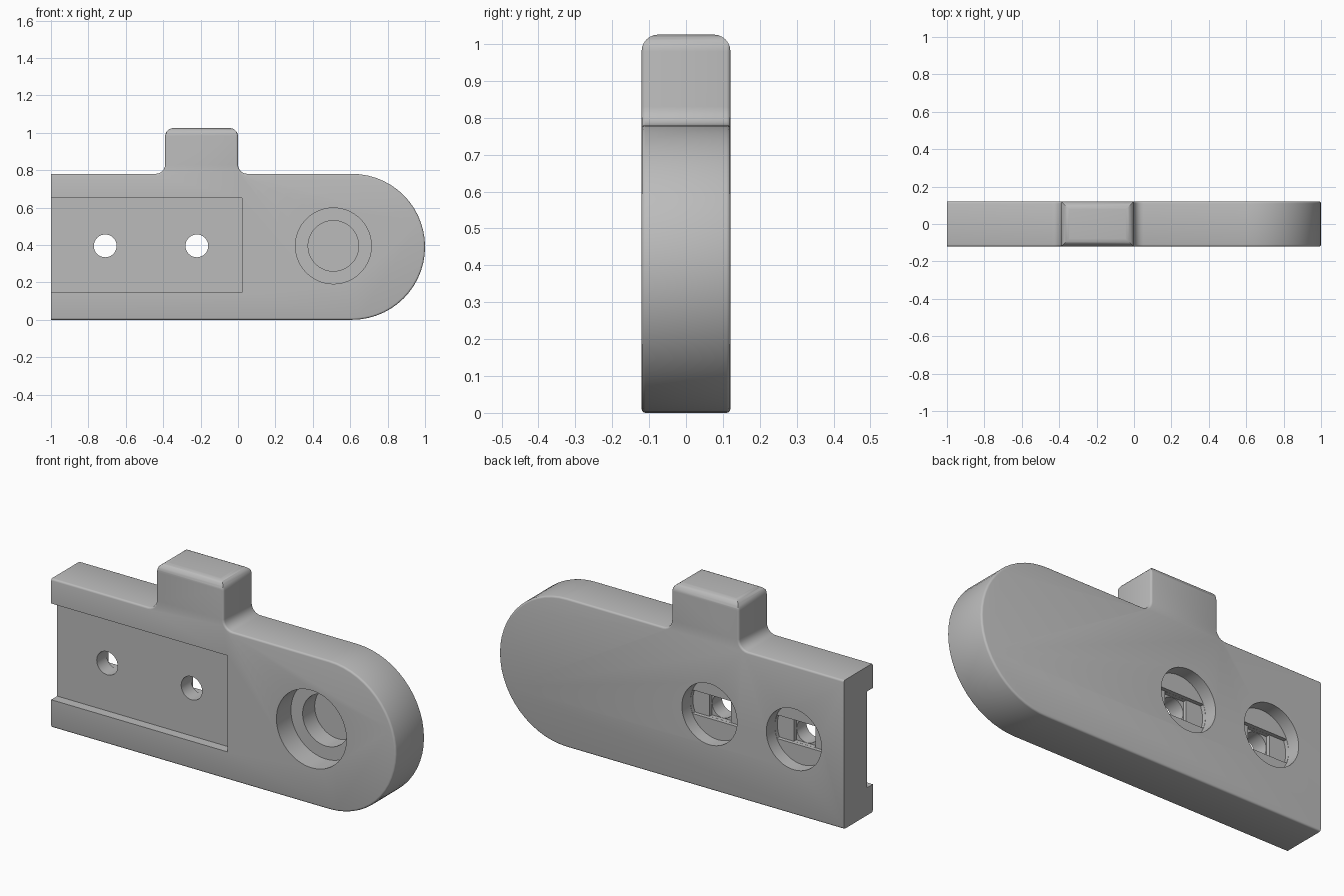
import bpy, bmesh
from math import cos, sin, pi, radians
from mathutils import Vector

old = bpy.data.objects.get("Cube")
if old:
    bpy.data.objects.remove(old, do_unlink=True)

HALF = 0.12      # half thickness
MID = 0.39       # height of the centre line

grey = bpy.data.materials.new("plain grey")
grey.use_nodes = True
colour = (0.5, 0.5, 0.5, 1)
grey.diffuse_color = colour
grey.node_tree.nodes["Principled BSDF"].inputs["Base Color"].default_value = colour


def arc(cx, cy, r, start, end, steps):
    """Points along an arc, angles in degrees."""
    angles = [radians(start + (end - start) * i / steps) for i in range(steps + 1)]
    return [(cx + r * cos(a), cy + r * sin(a)) for a in angles]


def prism(name, points, low, high, axis="y", rim=0.0):
    """Extrude a flat outline along y (x, z points) or x (y, z points)."""
    place = (lambda p, d: (p[0], d, p[1])) if axis == "y" else (lambda p, d: (d, *p))
    bm = bmesh.new()
    face = bm.faces.new([bm.verts.new(place(p, low)) for p in points])
    new = bmesh.ops.extrude_face_region(bm, geom=[face])["geom"]
    shift = Vector(place((0, 0), high - low))
    bmesh.ops.translate(bm, vec=shift, verts=[v for v in new if isinstance(v, bmesh.types.BMVert)])
    bmesh.ops.recalc_face_normals(bm, faces=bm.faces)
    if rim:
        # Soften the front and back outline, leaving the flat end sharp
        edges = [e for e in bm.edges
                 if abs(e.verts[0].co.y - e.verts[1].co.y) < 1e-5
                 and min(v.co.x for v in e.verts) + max(v.co.x for v in e.verts) > -1.999]
        bmesh.ops.bevel(bm, geom=edges, offset=rim, segments=3, profile=0.5,
                        affect="EDGES", clamp_overlap=True)
    mesh = bpy.data.meshes.new(name)
    bm.to_mesh(mesh)
    bm.free()
    mesh.materials.append(grey)
    obj = bpy.data.objects.new(name, mesh)
    bpy.context.collection.objects.link(obj)
    return obj


def combine(target, tool, operation="DIFFERENCE"):
    mod = target.modifiers.new(tool.name, "BOOLEAN")
    mod.operation, mod.solver, mod.object = operation, "EXACT", tool
    bpy.context.view_layer.objects.active = target
    bpy.ops.object.modifier_apply(modifier=mod.name)
    bpy.data.objects.remove(tool, do_unlink=True)


def rectangle(x0, x1, z0, z1):
    return [(x0, z0), (x1, z0), (x1, z1), (x0, z1)]


def circle(x, z, r, steps=48):
    return arc(x, z, r, 0, 360, steps)[:-1]


# Plate outline: round nose, filleted tab and square end
outline = [(-1, 0)]
outline += arc(0.61, MID, MID, -90, 90, 28)
outline += arc(0.05, 0.83, 0.05, 270, 180, 6)
outline += arc(-0.045, 0.98, 0.045, 0, 90, 6)
outline += arc(-0.345, 0.98, 0.045, 90, 180, 6)
outline += arc(-0.44, 0.83, 0.05, 0, -90, 6)
outline += [(-1, 2 * MID)]
plate = prism("bracket_plate", outline, -HALF, HALF, rim=0.01)

# Round the tab's front and back top edges
side = [(-0.2, -0.1), (0.2, -0.1), (0.2, 0.9), (HALF + 0.001, 0.9)]
side += arc(HALF - 0.045, 0.98, 0.0455, 0, 90, 6)
side += [(-y, z) for y, z in reversed(side)][:-2]
side += [(-0.2, 0.9)]
combine(plate, prism("tab_rounding", side, -1.1, 1.1, "x"), "INTERSECT")

# Front channel, open at the square end
combine(plate, prism("channel", rectangle(-1.1, 0.022, 0.145, 0.65), -0.3, -0.07))

# Stepped blind socket in the nose
combine(plate, prism("socket", circle(0.51, 0.395, 0.203, 64), -0.3, 0.0))
combine(plate, prism("socket_core", circle(0.51, 0.395, 0.135, 64), -0.3, 0.10))

# Screw holes: back recess, shallow slot, square step, then through hole
for x in (-0.71, -0.22):
    z, r = 0.395, 0.062
    slot = [(px, min(max(pz, z - r), z + r)) for px, pz in circle(x, z, 0.159)]
    combine(plate, prism("recess", circle(x, z, 0.16), 0.05, 0.3))
    combine(plate, prism("slot", slot, 0.03, 0.2))
    combine(plate, prism("square_step", rectangle(x - r, x + r, z - r + 0.0005, z + r - 0.0005), 0.01, 0.2))
    combine(plate, prism("screw_hole", circle(x, z, r - 0.001, 32), -0.3, 0.2))

# Smooth the curves, keep the corners sharp
bpy.ops.object.select_all(action="DESELECT")
plate.select_set(True)
bpy.context.view_layer.objects.active = plate
bpy.ops.object.shade_smooth_by_angle(angle=radians(35))
